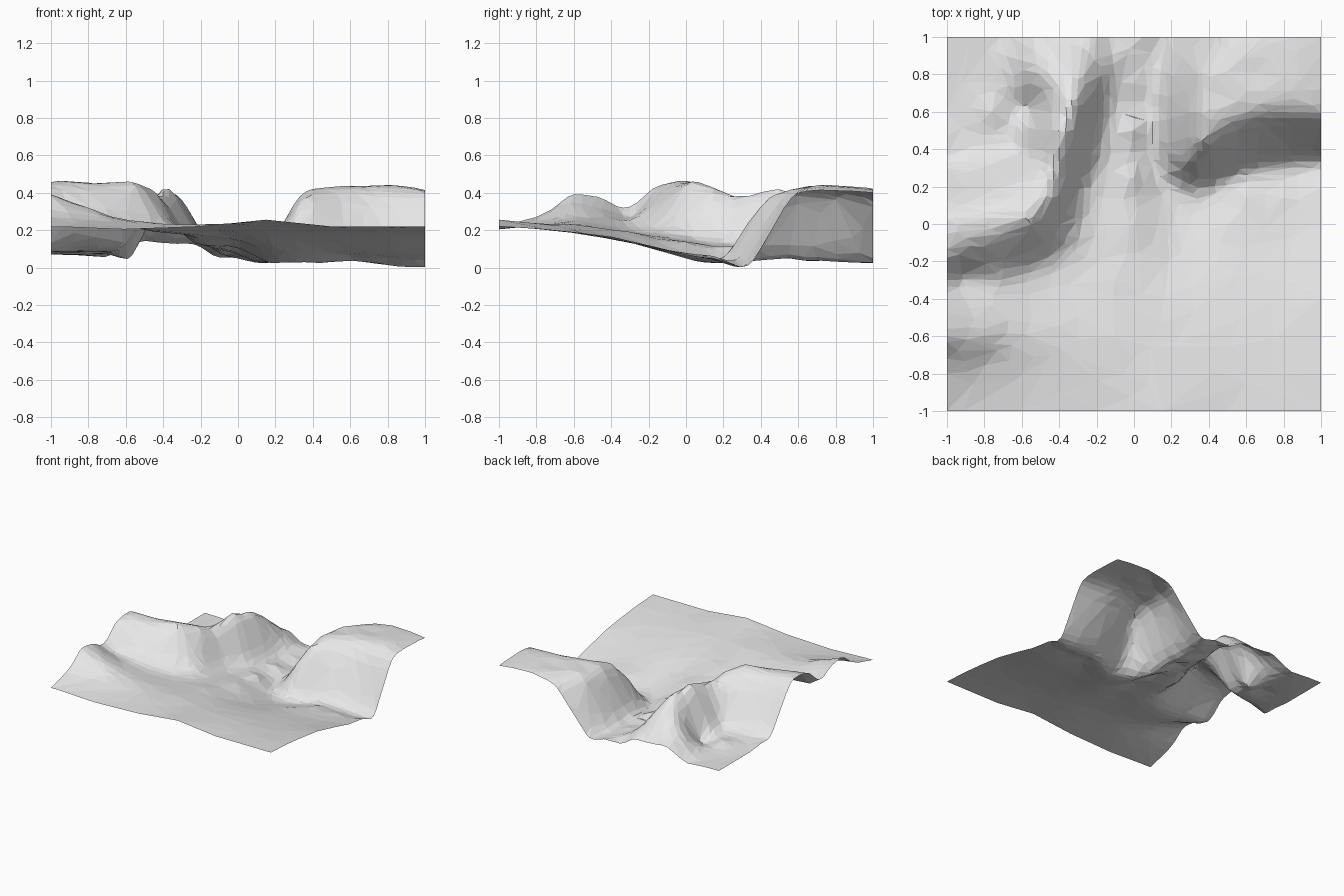
import bpy, bmesh, math
from mathutils import Vector

if "Cube" in bpy.data.objects:
    bpy.data.objects.remove(bpy.data.objects["Cube"])

N = 60  # grid cells per side

# Survey lines (x, y, z): the land is a smooth sheet stretched over these
front_edge = [(-1, -1, .22), (-.6, -1, .205), (-.2, -1, .22), (.15, -1, .255), (.5, -1, .22), (1, -1, .22)]
right_edge = [(1, -.8, .21), (1, -.6, .19), (1, -.4, .165), (1, -.2, .12), (1, 0, .07), (1, .2, .04)]
west_foot = [(-1, -.34, .32), (-.92, -.29, .275), (-.7, -.3, .25), (-.4, -.16, .2), (-.31, -.05, .19),
             (-.27, .2, .16), (-.19, .4, .14), (-.13, .7, .1), (-.05, .9, .07)]
west_crest = [(-1, -.18, .42), (-.75, -.08, .425), (-.55, .02, .45), (-.45, .15, .41),
              (-.41, .3, .38), (-.39, .5, .425), (-.33, .65, .39), (-.28, .78, .29), (-.24, .9, .18)]
west_back_crest = [(-1, .06, .44), (-.8, .08, .43), (-.58, .1, .445)]
left_mound = [(-1, -.82, .265), (-1, -.72, .31), (-1, -.62, .385), (-1, -.45, .37)]
basin_edge = [(-1, .33, .1), (-1, .6, .07), (-1, .98, .07)]
back_edge = [(-.95, 1, .07), (-.7, 1, .06), (-.52, 1, .14), (-.22, 1, .12), (-.12, 1, .06), (.05, 1, .05)]
east_foot = [(1, .33, .01), (.85, .33, .02), (.65, .31, .05), (.42, .22, .04), (.27, .13, .025),
             (.12, .3, .03), (.11, .5, .05), (.13, .75, .045), (.18, 1, .03)]
east_crest = [(1, .57, .375), (.7, .6, .41), (.5, .53, .395), (.37, .44, .37),
              (.33, .6, .38), (.36, .8, .38), (.48, 1, .365)]
# Single spot heights: front slope, mound skirt, basin, canyon, plateau top
spots = [(-.5, -.6, .245), (-.1, -.6, .23), (.4, -.6, .195), (-.1, -.3, .19), (.4, -.3, .135),
         (0, 0, .135), (.2, 0, .06), (.2, -.2, .11), (.5, 0, .075), (.75, -.1, .09),
         (-.8, -.6, .32), (-.8, -.45, .29),
         (-.6, -.78, .23), (-.8, -.74, .26), (-.78, .35, .13), (-.75, .6, .1), (-.57, .63, .06),
         (-.6, .4, .13), (-.65, .8, .09), (-.48, .8, .24), (0, .5, .09), (0, .75, .06),
         (0, .25, .11), (.3, .33, .23), (1, .8, .41), (1, 1, .4), (.65, .8, .425),
         (.45, .7, .42), (.7, 1, .42), (.38, 1, .25), (.6, .15, .06), (.8, .15, .05)]


def densify(line, step=.12):
    pts = [Vector(line[0])]
    for a, b in zip(line, line[1:]):
        a, b = Vector(a), Vector(b)
        n = max(1, round((b - a).length / step))
        pts += [a.lerp(b, k / n) for k in range(1, n + 1)]
    return pts


def solve(A, b):
    """Gaussian elimination with row pivoting."""
    n = len(b)
    M = [row + [v] for row, v in zip(A, b)]
    for c in range(n):
        p = max(range(c, n), key=lambda r: abs(M[r][c]))
        M[c], M[p] = M[p], M[c]
        top = M[c]
        for r in range(c + 1, n):
            f = M[r][c] / top[c]
            if f:
                M[r][c:] = [u - f * v for u, v in zip(M[r][c:], top[c:])]
    x = [0.0] * n
    for r in reversed(range(n)):
        x[r] = (M[r][n] - sum(M[r][k] * x[k] for k in range(r + 1, n))) / M[r][r]
    return x


points = [Vector(p) for p in spots]
for line in (front_edge, right_edge, west_foot, west_crest, west_back_crest, left_mound,
             basin_edge, back_edge, east_foot, east_crest):
    points += densify(line)


def kernel(x, y, p):
    return math.sqrt((x - p.x) ** 2 + (y - p.y) ** 2 + .0009)


# Radial-basis fit through all survey points, plus a constant
A = [[kernel(p.x, p.y, q) for q in points] + [1.0] for p in points]
A.append([1.0] * len(points) + [0.0])
w = solve(A, [p.z for p in points] + [0.0])


def height(x, y):
    return w[-1] + sum(wi * kernel(x, y, p) for wi, p in zip(w, points))


# Terrain sheet, with its lowest ground held at z = 0
bm = bmesh.new()
bmesh.ops.create_grid(bm, x_segments=N, y_segments=N, size=1)
for v in bm.verts:
    v.co.z = max(0, height(v.co.x, v.co.y))
me = bpy.data.meshes.new("terrain")
bm.to_mesh(me)
bm.free()
terrain = bpy.data.objects.new("terrain", me)
bpy.context.collection.objects.link(terrain)

# Irregular low-poly facets
dec = terrain.modifiers.new("facets", 'DECIMATE')
dec.ratio = .13

mat = bpy.data.materials.new("pale_grey")
mat.diffuse_color = (.8, .8, .8, 1)
mat.use_nodes = True
mat.node_tree.nodes["Principled BSDF"].inputs["Base Color"].default_value = mat.diffuse_color
me.materials.append(mat)
